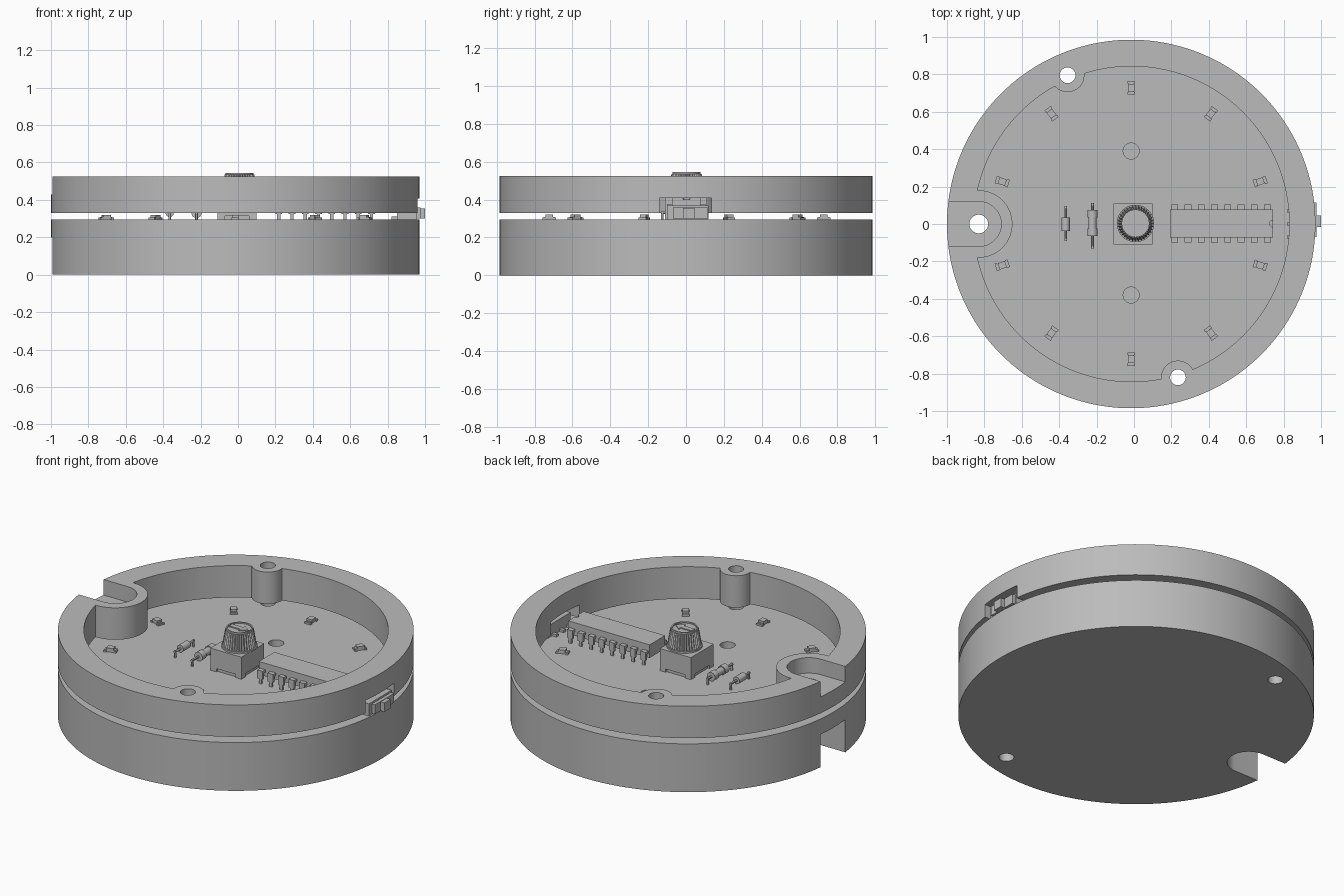
import bpy, bmesh, math
from mathutils import Matrix, Vector

cube = bpy.data.objects.get("Cube")
if cube:
    bpy.data.objects.remove(cube, do_unlink=True)

grey = bpy.data.materials.new("plain grey")
grey.use_nodes = True
grey.diffuse_color = (0.5, 0.5, 0.5, 1)
grey.node_tree.nodes["Principled BSDF"].inputs["Base Color"].default_value = (0.5, 0.5, 0.5, 1)

CX, R, FLOOR = -0.015, 0.985, 0.295
LOW, HIGH = 0.33, 0.525
SCREWS = [(-0.355, 0.795), (0.235, -0.82)]
KEY_X = -0.83


def finish(name, bm):
    bmesh.ops.recalc_face_normals(bm, faces=bm.faces[:])
    me = bpy.data.meshes.new(name)
    bm.to_mesh(me)
    bm.free()
    me.materials.append(grey)
    ob = bpy.data.objects.new(name, me)
    bpy.context.scene.collection.objects.link(ob)
    return ob


def add_box(bm, x, y, z):
    """Box from (min, max) ranges."""
    mid = Vector([(a + b) / 2 for a, b in (x, y, z)])
    size = [b - a for a, b in (x, y, z)]
    bmesh.ops.create_cube(bm, size=1, matrix=Matrix.Translation(mid) @ Matrix.Diagonal((*size, 1)))


def add_cyl(bm, p, q, r1, r2=None, seg=32):
    """Cylinder or cone from point p to point q."""
    p, q = Vector(p), Vector(q)
    d = q - p
    m = Matrix.Translation((p + q) / 2) @ d.to_track_quat("Z", "Y").to_matrix().to_4x4()
    return bmesh.ops.create_cone(bm, cap_ends=True, segments=seg, radius1=r1,
                                 radius2=r1 if r2 is None else r2, depth=d.length, matrix=m)["verts"]


def box(name, x, y, z):
    bm = bmesh.new()
    add_box(bm, x, y, z)
    return finish(name, bm)


def cyl(name, x, y, z0, z1, r, seg=32):
    bm = bmesh.new()
    add_cyl(bm, (x, y, z0), (x, y, z1), r, seg=seg)
    return finish(name, bm)


def cut(ob, *cutters):
    """Subtract cutters, then discard them."""
    for c in cutters:
        mod = ob.modifiers.new("cut", "BOOLEAN")
        mod.operation, mod.solver, mod.object = "DIFFERENCE", "EXACT", c
        dg = bpy.context.evaluated_depsgraph_get()
        me = bpy.data.meshes.new_from_object(ob.evaluated_get(dg))
        ob.modifiers.clear()
        ob.data = me
        bpy.data.objects.remove(c, do_unlink=True)
    return ob


def smooth(ob, degrees=30):
    bpy.ops.object.select_all(action="DESELECT")
    ob.select_set(True)
    bpy.context.view_layer.objects.active = ob
    bpy.ops.object.shade_smooth_by_angle(angle=math.radians(degrees))


def slot(r, z0, z1):
    """Round-ended slot that opens at the left rim, as an extruded outline."""
    bm = bmesh.new()
    pts = [(-1.2, -r)]
    for i in range(33):
        a = math.pi * (i / 32 - 0.5)
        pts.append((KEY_X + r * math.cos(a), r * math.sin(a)))
    pts.append((-1.2, r))
    face = bm.faces.new([bm.verts.new((x, y, z0)) for x, y in pts])
    ext = bmesh.ops.extrude_face_region(bm, geom=[face])["geom"]
    bmesh.ops.translate(bm, verts=[v for v in ext if isinstance(v, bmesh.types.BMVert)], vec=(0, 0, z1 - z0))
    return finish("slot_cutter", bm)


def through_holes():
    return ([cyl("hole_cutter", x, y, -0.1, 0.7, 0.042) for x, y in SCREWS]
            + [cyl("hole_cutter", KEY_X, 0, -0.1, 0.7, 0.05)])


# Lower housing with circuit floor, screw holes, mounting slot and two dimples
lower = cyl("lower_housing", CX, 0, 0, FLOOR, R, 160)
cut(lower, slot(0.12, -0.1, 0.2), *through_holes())
cut(lower, *[cyl("dimple_cutter", CX, y, 0.2, 0.4, 0.043) for y in (0.39, -0.38)])
smooth(lower)

# Upper ring: the cavity keeps clear of the screw bosses
cavity = cyl("cavity_cutter", -0.013, 0, 0.2, 0.7, 0.843, 160)
cut(cavity, slot(0.18, 0.1, 0.8), *[cyl("boss_cutter", x, y, 0.1, 0.8, 0.09) for x, y in SCREWS])
ring = cyl("upper_ring", CX, 0, LOW, HIGH, R, 160)
cut(ring, cavity, slot(0.12, 0.43, 0.7), *through_holes())
cut(ring, box("switch_window_cutter", (0.7, 1.2), (-0.14, 0.135), (0.2, 0.408)))
smooth(ring)

# Slide switch at the right rim
bm = bmesh.new()
add_box(bm, (0.85, 0.955), (-0.1, 0.12), (FLOOR, 0.37))
add_box(bm, (0.955, 0.975), (-0.07, 0.115), (0.3, 0.358))
add_box(bm, (0.975, 1.0), (-0.015, 0.045), (0.3, 0.355))
for y in (-0.07, 0, 0.07):
    add_box(bm, (0.82, 0.86), (y - 0.01, y + 0.01), (FLOOR, 0.31))
finish("slide_switch", bm)

# Dial base with a shallow recessed front edge
bm = bmesh.new()
add_box(bm, (-0.11, 0.1), (-0.11, 0.11), (0.315, 0.43))
for x in (-0.11, 0.06):
    for y in (-0.11, 0.07):
        add_box(bm, (x, x + 0.04), (y, y + 0.04), (FLOOR, 0.315))
add_box(bm, (-0.1, 0.09), (-0.1, 0.1), (FLOOR, 0.315))
finish("dial_base", bm)

# Ribbed tapering dial with a recessed top and arrow
DX, DY = 0.008, 0.003
bm = bmesh.new()
verts = add_cyl(bm, (DX, DY, 0.44), (DX, DY, 0.535), 0.096, 0.08, seg=72)
for v in verts:
    a = math.atan2(v.co.y - DY, v.co.x - DX)
    if round(a / (math.tau / 72) - 0.25) % 2:
        v.co.x = DX + (v.co.x - DX) * 0.92
        v.co.y = DY + (v.co.y - DY) * 0.92
add_cyl(bm, (DX, DY, 0.43), (DX, DY, 0.44), 0.1, seg=48)
finish("dial", bm)
cap = cyl("dial_cap", DX, DY, 0.53, 0.545, 0.074, 48)
smooth(cut(cap, cyl("cap_cutter", DX, DY, 0.538, 0.6, 0.066, 48)))
bm = bmesh.new()
outline = [(-0.06, -0.015), (0.015, -0.015), (0.015, -0.033), (0.06, 0),
           (0.015, 0.033), (0.015, 0.015), (-0.06, 0.015)]
face = bm.faces.new([bm.verts.new((DX + x, DY + y, 0.538)) for x, y in outline])
ext = bmesh.ops.extrude_face_region(bm, geom=[face])["geom"]
bmesh.ops.translate(bm, verts=[v for v in ext if isinstance(v, bmesh.types.BMVert)], vec=(0, 0, 0.006))
finish("dial_arrow", bm)

# Chip body with end notch, and its bent legs
chip = box("chip_body", (0.192, 0.743), (-0.073, 0.077), (0.335, 0.415))
cut(chip, cyl("notch_cutter", 0.743, 0.002, 0.4, 0.5, 0.018))
bm = bmesh.new()
for i in range(8):
    x = 0.218 + i * 0.0708
    for s in (-1, 1):
        def leg(w, near, far, z):
            add_box(bm, (x - w, x + w), sorted((0.002 + s * near, 0.002 + s * far)), z)
        leg(0.018, 0.07, 0.102, (0.36, 0.376))
        leg(0.018, 0.088, 0.102, (0.325, 0.36))
        leg(0.009, 0.09, 0.1, (FLOOR, 0.325))
finish("chip_legs", bm)


# Components lying along y with bent wire leads
def axial(name, x, y0, y1, b0, b1, r, bead):
    bm = bmesh.new()
    z = 0.33
    add_cyl(bm, (x, b0, z), (x, b1, z), r * (0.8 if bead else 1), seg=24)
    if bead:
        for a, b in ((b0, b0 + 0.04), (b1 - 0.04, b1)):
            add_cyl(bm, (x, a, z), (x, b, z), r, seg=24)
    add_cyl(bm, (x, y0, z), (x, y1, z), 0.007, seg=12)
    for y in (y0 + 0.007, y1 - 0.007):
        add_cyl(bm, (x, y, FLOOR), (x, y, z + 0.007), 0.007, seg=12)
    smooth(finish(name, bm))


axial("resistor", -0.222, -0.132, 0.112, -0.065, 0.075, 0.027, True)
axial("diode", -0.365, -0.092, 0.097, -0.037, 0.035, 0.022, False)

# Ten small lamps in a circle, long side pointing outward
for i in range(10):
    bm = bmesh.new()
    for s in (-1, 1):
        add_box(bm, sorted((s * 0.022, s * 0.036)), (-0.021, 0.021), (FLOOR, 0.305))
    add_box(bm, (-0.03, 0.03), (-0.015, 0.015), (FLOOR, 0.308))
    add_box(bm, (-0.02, 0.02), (-0.018, 0.018), (0.305, 0.32))
    a = math.radians(90 + 36 * i)
    bm.transform(Matrix.Translation((CX + 0.725 * math.cos(a), 0.003 + 0.725 * math.sin(a), 0))
                 @ Matrix.Rotation(a, 4, "Z"))
    finish("lamp_%d" % (i + 1), bm)
